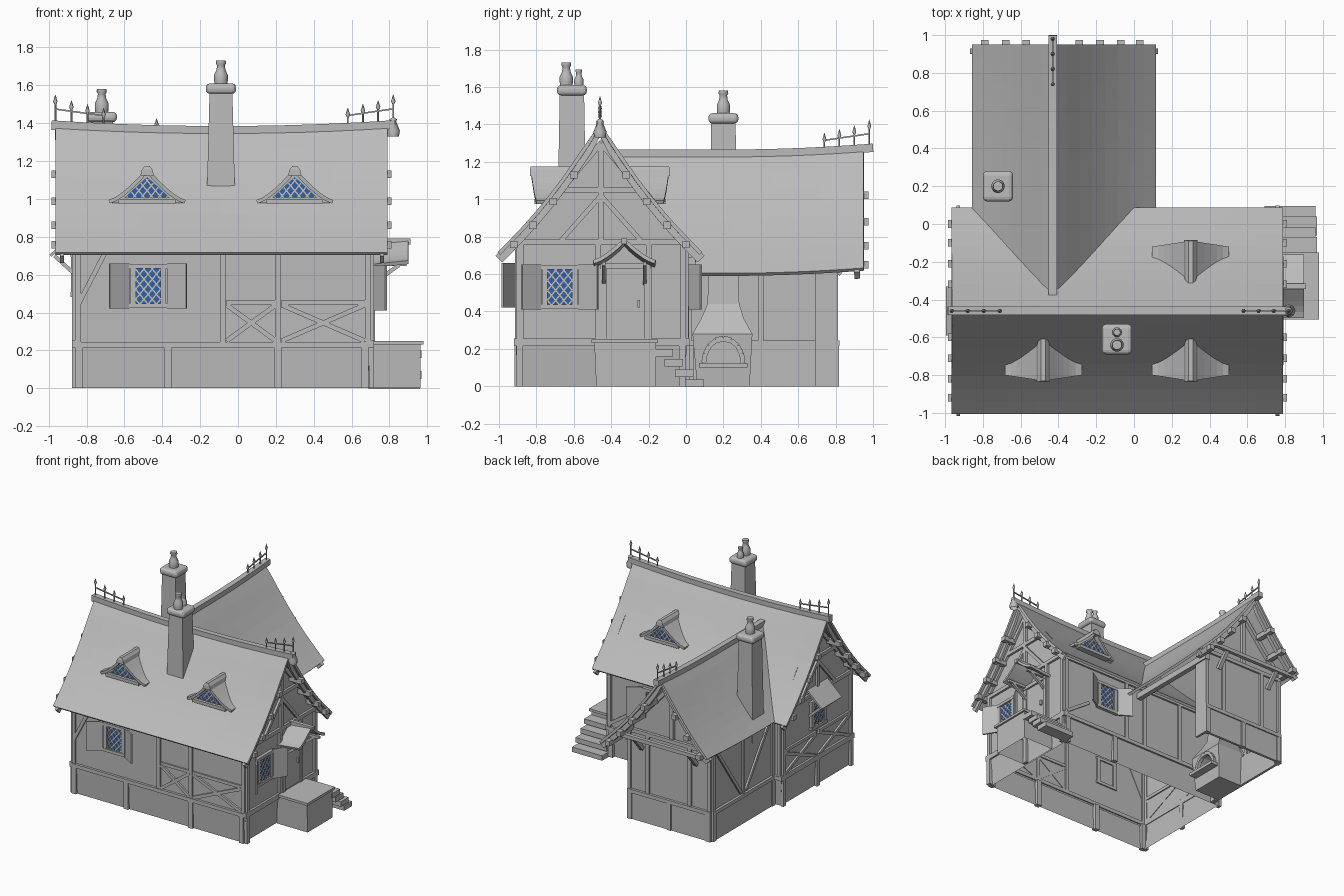
import bpy, math
from mathutils import Matrix, Vector

cube = bpy.data.objects.get("Cube")
if cube:
    bpy.data.objects.remove(cube)

def material(name, rgb):
    m = bpy.data.materials.new(name)
    m.use_nodes = True
    m.diffuse_color = (*rgb, 1)
    m.node_tree.nodes["Principled BSDF"].inputs["Base Color"].default_value = (*rgb, 1)
    return m

GREY = material("plain_grey", (.5, .5, .5))
GLASS = material("blue_glass", (.03, .12, .42))
LEAD = material("cream_lattice", (.62, .56, .42))
ID = Matrix.Identity(4)

def mesh(name, verts, faces, mat=GREY, M=ID):
    me = bpy.data.meshes.new(name)
    me.from_pydata([M @ Vector(v) for v in verts], [], faces)
    me.materials.append(mat)
    ob = bpy.data.objects.new(name, me)
    bpy.context.collection.objects.link(ob)
    return ob

def loft(name, sections, M=ID, caps=True, mat=GREY):
    """Stack of rectangles (z, x0, x1, y0, y1)."""
    v, f = [], []
    for z, a, b, c, d in sections:
        v += [(a, c, z), (b, c, z), (b, d, z), (a, d, z)]
    for k in range(len(sections) - 1):
        f += [(4*k+i, 4*k+(i+1) % 4, 4*k+4+(i+1) % 4, 4*k+4+i) for i in range(4)]
    if caps:
        f += [(3, 2, 1, 0), tuple(len(v) - 4 + i for i in range(4))]
    return mesh(name, v, f, mat, M)

def box(name, x0, x1, y0, y1, z0, z1, M=ID, mat=GREY):
    return loft(name, [(z0, x0, x1, y0, y1), (z1, x0, x1, y0, y1)], M, True, mat)

def beam(name, a, b, w=.03, d=.03, M=ID, mat=GREY):
    """Square timber between two points, w wide and d deep."""
    a, b = Vector(a), Vector(b)
    z = (b - a).normalized()
    side = Vector((0, 1, 0)) if abs(z.y) < .9 else Vector((1, 0, 0))
    x = side.cross(z).normalized()
    R = Matrix((x, z.cross(x), z)).transposed().to_4x4()
    h = (b - a).length
    return box(name, -w/2, w/2, -d/2, d/2, 0, h, M @ Matrix.Translation(a) @ R, mat)

def panel(name, poly, y, M=ID, mat=GREY):
    return mesh(name, [(u, y, z) for u, z in poly], [tuple(range(len(poly)))], mat, M)

def sheet(name, fn, ns, nt, thick, M=ID):
    """Curved slab fn(s, t) with s in -1..1 and t in 0..1."""
    v = [fn(2*i/ns - 1, j/nt) for j in range(nt + 1) for i in range(ns + 1)]
    n = ns + 1
    f = [(j*n+i, j*n+i+1, j*n+n+i+1, j*n+n+i) for j in range(nt) for i in range(ns)]
    ob = mesh(name, v, f, GREY, M)
    mod = ob.modifiers.new("thickness", "SOLIDIFY")
    mod.thickness, mod.offset = thick, 0
    return ob

def lathe(name, profile, loc, n=14):
    v = [(r*math.cos(i*math.tau/n), r*math.sin(i*math.tau/n), z) for r, z in profile for i in range(n)]
    f = [(k*n+i, k*n+(i+1) % n, k*n+n+(i+1) % n, k*n+n+i) for k in range(len(profile)-1) for i in range(n)]
    f.append(tuple(len(v) - n + i for i in range(n)))
    ob = mesh(name, v, f, GREY, Matrix.Translation(loc))
    for p in ob.data.polygons:
        p.use_smooth = len(p.vertices) == 4
    return ob

def lattice(name, poly, y, M):
    """Glass with crossed lead bars clipped to a convex outline."""
    panel(name + "_glass", poly, y, M, GLASS)
    for sg in (1, -1):
        d, nrm = Vector((.64, .77*sg)), Vector((-.77*sg, .64))
        vals = [nrm.dot(Vector(p)) for p in poly]
        k = min(vals) + .015
        while k < max(vals):
            hits = []
            for i, p in enumerate(poly):
                a, b = vals[i] - k, vals[(i+1) % len(poly)] - k
                if a * b < 0:
                    hits.append(Vector(p).lerp(Vector(poly[(i+1) % len(poly)]), a/(a-b)))
            if len(hits) == 2 and (hits[0] - hits[1]).length > .01:
                beam(name + "_lead", *[(h.x, y - .003, h.y) for h in hits], .007, .005, M, LEAD)
            k += .034

def side(deg, x, y):
    return Matrix.Translation((x, y, 0)) @ Matrix.Rotation(math.radians(deg), 4, "Z")

# Wall frames: local x along the wall, local -y outward
FRONT, RIGHT, BACK, LEFT = side(0, 0, -.9), side(90, .7, 0), side(180, 0, 0), side(270, -.86, 0)
WING_END, WING_SIDE = side(180, 0, .8), side(270, -.79, 0)

# ---- Roofs ----
def slope(d):
    return 1.2*d + .07*math.sin(math.pi*min(d/.54, 1)) * .6

def ridge(x):
    return 1.365 + .03*((x + .085)/.9)**2

def wing_ridge(y):
    return 1.245 + .03*max(0, y - .2)**2 / .6

def main_roof(x0, x1, drop=0):
    def fn(s, t):
        x = x0 + (x1 - x0)*t
        k = (ridge(x) - .71)/.648
        return x, -.46 + .54*s, ridge(x) - slope(.54*abs(s))*k - drop
    return fn

def wing_roof(y0, y1, drop=0):
    def fn(s, t):
        d = (.54 if s > 0 else .42)*abs(s)
        start = min(-.42 + 1.15*d, .05) if y0 is None else y0
        y = start + (y1 - start)*t
        return -.43 + math.copysign(d, s), y, wing_ridge(y) - slope(d) - drop
    return fn

sheet("main_roof", main_roof(-.965, .79), 16, 12, .02)
sheet("wing_roof", wing_roof(None, .95), 16, 10, .02)
for x in (-.94, .75):
    sheet("main_bargeboard", main_roof(x, x + .02, .03), 16, 1, .05)
sheet("wing_bargeboard", wing_roof(.9, .93, .03), 16, 1, .05)
sheet("main_ridge_cap", lambda s, t: (-.985 + 1.815*t, -.46 + .022*s, ridge(-.985 + 1.815*t) - .005), 2, 12, .05)
sheet("wing_ridge_cap", lambda s, t: (-.43 + .022*s, -.4 + 1.4*t, wing_ridge(-.4 + 1.4*t) - .002), 2, 12, .045)

# Purlin ends under the verges
for d in (.14, .25, .36, .46):
    for sg in (-1, 1):
        y, z = -.46 + sg*d, 1.36 - slope(d)
        for x0, x1 in ((-.985, -.86), (.7, .81)):
            box("purlin", x0, x1, y - .02, y + .02, z - .05, z - .012)
        if sg > 0 or d < .4:
            box("wing_purlin", -.43 + sg*d - .02, -.43 + sg*d + .02, .8, .975, z - .16, z - .12)

# Iron cresting
def cresting(pts, heights):
    for p, h in zip(pts, heights):
        p = Vector(p)
        lathe("crest_rod", [(.005, 0), (.005, h - .05), (.012, h - .035), (.001, h)], p, 6)
    ends = [Vector(pts[i]) + Vector((0, 0, heights[i]*.5)) for i in (0, -1)]
    beam("crest_rail", *ends, .008, .008)

H = (.15, .12, .1, .08)
cresting([(-.965 + .085*i, -.46, ridge(-.9) + .01) for i in range(4)], H)
cresting([(.82 - .08*i, -.46, ridge(.75) + .01) for i in range(4)], H)
cresting([(-.43, .98 - .08*i, 1.275) for i in range(4)], H)
lathe("gable_finial", [(.03, 0), (.035, .03), (.015, .08), (.02, .09), (.006, .1)], (.82, -.46, 1.33), 8)

# ---- Walls ----
loft("stone_base", [(0, -.85, .68, -.9, -.01), (.22, -.865, .705, -.91, .005)], ID, False)
for M, sg, name in ((RIGHT, 1, "right"), (LEFT, -1, "left")):
    gable = [(-.9, .2), (0, .2), (0, .78), (-.2, 1.04), (-.455, 1.32), (-.71, 1.04), (-.9, .78)]
    panel(name + "_gable_wall", [(sg*u, z) for u, z in gable], 0, M)
    def bar(a, b, w=.03):
        beam(name + "_timber", (sg*a[0], -.006, a[1]), (sg*b[0], -.006, b[1]), w, .024, M)
    bar((-.92, .235), (.02, .235), .04)
    bar((-.9, .77), (0, .77), .03)
    bar((-.67, 1.05), (-.24, 1.05))
    bar((-.455, .78), (-.455, 1.3))
    for u in (-.885, -.015):
        bar((u, .25), (u, .77))
    for u in (-.88, -.03):
        bar((u, .8), (-.455, 1.3))
        bar(((u - .455)/2, .78), (-.455, 1.02), .025)
    for u in (-.89, -.455, -.02):
        bar((u, 0), (u, .22), .035)
for u, z in ((-.89, .25), (-.47, .25), (-.2, .25)):
    beam("right_post", (u, -.006, z), (u, -.006, .77), .03, .024, RIGHT)

def framed(name, M, x0, x1, posts, base_posts, top):
    panel(name + "_wall", [(x0, .2), (x1, .2), (x1, top), (x0, top)], 0, M)
    box(name + "_sill_beam", x0, x1, -.02, .01, .215, .245, M)
    box(name + "_top_beam", x0, x1, -.015, .01, top - .03, top, M)
    for p in posts:
        box(name + "_post", p - .015, p + .015, -.014, .01, .24, top, M)
    for p in base_posts:
        box(name + "_base_post", p - .02, p + .02, -.018, .02, 0, .22, M)

def cross(name, M, x0, x1, z0, z1, both=True):
    beam(name + "_brace", (x0, -.005, z0), (x1, -.005, z1), .025, .02, M)
    if both:
        beam(name + "_brace", (x0, -.005, z1), (x1, -.005, z0), .025, .02, M)

framed("front", FRONT, -.86, .7, (-.845, -.08, .21, .685), (-.84, -.37, .21, .67), .76)
framed("back", BACK, -.7, .86, (-.685, -.08, .1, .45, .845), (-.67, -.2), .76)
for x0, x1 in ((-.06, .2), (.23, .67)):
    box("front_rail", x0, x1, -.012, .01, .44, .465, FRONT)
    cross("front", FRONT, x0, x1, .25, .44)
cross("front", FRONT, -.84, -.7, .45, .72, False)
cross("back", BACK, -.68, -.46, .27, .42, False)
for y0, y1 in ((.02, .44), (.47, .88)):
    box("left_rail", y0, y1, -.016, .01, .43, .455, LEFT)
    cross("left", LEFT, y0, y1, .25, .43)

# Open-sided wing: end wall, far wall and short return
framed("wing_end", WING_END, .04, .79, (.055, .22, .6, .775), (.06, .415, .77), .74)
framed("wing_side", WING_SIDE, -.8, 0, (-.785, -.4, -.015), (-.78, -.02), .76)
box("wing_end_base", .04, .79, -.01, .01, 0, .22, WING_END)
box("wing_side_base", -.8, 0, -.01, .01, 0, .22, WING_SIDE)
box("wing_return_wall", -.06, -.04, .69, .8, 0, .64)
box("wing_eave_beam", -.07, -.03, 0, .82, .64, .69)
cross("wing_side", WING_SIDE, -.75, -.43, .72, .26, False)
cross("wing_side", WING_SIDE, -.37, -.05, .26, .72, False)
panel("wing_gable", [(.0, .68), (.82, .74), (.65, .94), (.43, 1.2), (.2, .93)], .02, WING_END)
beam("wing_king_post", (.43, .01, .74), (.43, .01, 1.2), .03, .03, WING_END)
for u in (.06, .78):
    beam("wing_gable_brace", (u, .005, .76), (.43, .005, 1.17), .03, .03, WING_END)
for u in (.17, .66):
    beam("wing_bracket", (u, -.01, .6), (u, -.11, .72), .03, .03, WING_END)
box("wing_bracket_beam", .02, .82, -.13, -.1, .71, .74, WING_END)

# ---- Windows and shutters ----
def window(name, M, u, z, shutters=True):
    lattice(name, [(u-.065, z-.095), (u+.065, z-.095), (u+.065, z+.095), (u-.065, z+.095)], -.012, M)
    for s in (-1, 1):
        box(name + "_jamb", u + s*.08 - .015, u + s*.08 + .015, -.022, .01, z - .11, z + .11, M)
        box(name + "_rail", u - .1, u + .1, -.025, .01, z + s*.105 - .012, z + s*.105 + .012, M)
        if shutters:
            H = M @ Matrix.Translation((u + s*.105, -.012, 0)) @ Matrix.Rotation(-s*math.radians(32), 4, "Z")
            box(name + "_shutter", min(0, s*.12), max(0, s*.12), -.012, 0, z - .12, z + .12, H)

window("front_window", FRONT, -.475, .54)
window("right_window", RIGHT, -.675, .53)
window("back_window", BACK, -.28, .53)
window("left_window", LEFT, .46, .6, False)

# Lean-to hood over the left window
sheet("left_hood", lambda s, t: (.46 + .13*s, -.13*t, .82 - .12*t), 1, 1, .015, LEFT)
for u in (.36, .56):
    beam("left_hood_bracket", (u, 0, .6), (u, -.11, .7), .02, .02, LEFT)

# ---- Dormers ----
def dormer(name, M):
    def prof(s):
        return .985 + .165*(1 - abs(s))**1.4
    def fn(s, t):
        z = prof(s)
        front = -.37 + .03*abs(s)
        back = min(-.14, -(1.345 - z)/1.22 + .03)
        return .2*s, front + (back - front)*t, z
    sheet(name + "_roof", fn, 12, 3, .02, M)
    loft(name + "_cap", [(1.125, -.035, .035, -.375, -.13), (1.155, -.028, .028, -.375, -.13), (1.175, -.012, .012, -.37, -.13)], M)
    face = [(.19*i/6, prof(i/6) - .006) for i in range(-6, 7)]
    panel(name + "_face", face, -.325, M)
    lattice(name + "_window", [(-.12, 1.005), (.12, 1.005), (.04, 1.08), (0, 1.115), (-.04, 1.08)], -.332, M)
    box(name + "_sill", -.15, .15, -.35, -.3, .975, 1, M)

dormer("front_dormer_a", side(0, -.48, -.46))
dormer("front_dormer_b", side(0, .3, -.46))
dormer("back_dormer", side(180, .3, -.46))

# ---- Chimneys ----
def chimney(name, x, y, z0, z1, pots):
    loft(name, [(z0, x-.075, x+.075, y-.075, y+.075), (z1, x-.06, x+.06, y-.065, y+.065)])
    cap = box(name + "_cap", x-.08, x+.08, y-.08, y+.08, z1 - .02, z1 + .035)
    bev = cap.modifiers.new("round", "BEVEL")
    bev.width, bev.segments = .022, 3
    for dx, dy, k in pots:
        prof = [(.034, 0), (.036, .02), (.036, .05), (.024, .075), (.02, .1), (.027, .11), (.025, .125)]
        lathe(name + "_pot", [(r*k, z*k) for r, z in prof], (x + dx, y + dy, z1 + .03))

chimney("main_chimney", -.09, -.61, 1, 1.575, ((0, -.03, 1), (0, .037, .7)))
chimney("wing_chimney", -.72, .2, .6, 1.425, ((0, 0, 1),))

# ---- Bread oven inside the wing ----
oven = loft("oven", [(0, -.79, -.57, .06, .34), (.28, -.79, -.55, .035, .355), (.36, -.79, -.6, .08, .31), (.44, -.79, -.64, .115, .285), (.62, -.79, -.65, .12, .28)])
arch = [(.2 + .105*math.cos(a*math.pi/8), .125 + .13*math.sin(a*math.pi/8)) for a in range(9)]
n = len(arch)
cutter = mesh("oven_cutter", [(x, y, z) for x in (-.72, -.4) for y, z in arch],
              [tuple(range(n))[::-1], tuple(range(n, 2*n))] + [(i, (i+1) % n, n+(i+1) % n, n+i) for i in range(n)])
cutter.hide_render = True
cutter.hide_set(True)
cut = oven.modifiers.new("mouth", "BOOLEAN")
cut.object, cut.solver = cutter, "EXACT"
for (a, b), (c, d) in zip(arch, arch[1:]):
    beam("oven_arch", (-.55, a, b), (-.55, c, d), .03, .025)
box("oven_shelf", -.6, -.5, .07, .33, .1, .125)

# ---- Door, porch and steps ----
box("door", -.43, -.22, -.015, .01, .25, .63, RIGHT)
for u in (-.44, -.21):
    box("door_jamb", u - .015, u + .015, -.025, .01, .25, .65, RIGHT)
box("door_lintel", -.46, -.19, -.03, .01, .63, .66, RIGHT)
box("door_handle", -.26, -.245, -.03, -.01, .42, .46, RIGHT)
sheet("door_hood", lambda s, t: (-.33 + .165*s, -.2*t, .645 + .02*t + .115*(1 - abs(s))**1.4), 10, 2, .02, RIGHT)
box("door_hood_cap", -.345, -.315, -.21, 0, .76, .79, RIGHT)
for u in (-.44, -.22):
    beam("door_hood_bracket", (u, -.01, .55), (u, -.15, .65), .02, .02, RIGHT)
    beam("door_hood_arm", (u, 0, .655), (u, -.19, .655), .02, .02, RIGHT)
loft("porch", [(0, .69, .965, -.48, -.16), (.23, .69, .965, -.49, -.16)], ID, False)
box("porch_slab", .69, .98, -.505, -.15, .23, .25)
for i in range(4):
    y = -.17 + .055*i
    z = .2 - .055*i
    box("step", .69, .97 - .008*(i % 2), y, y + .1, z - .04, z)
